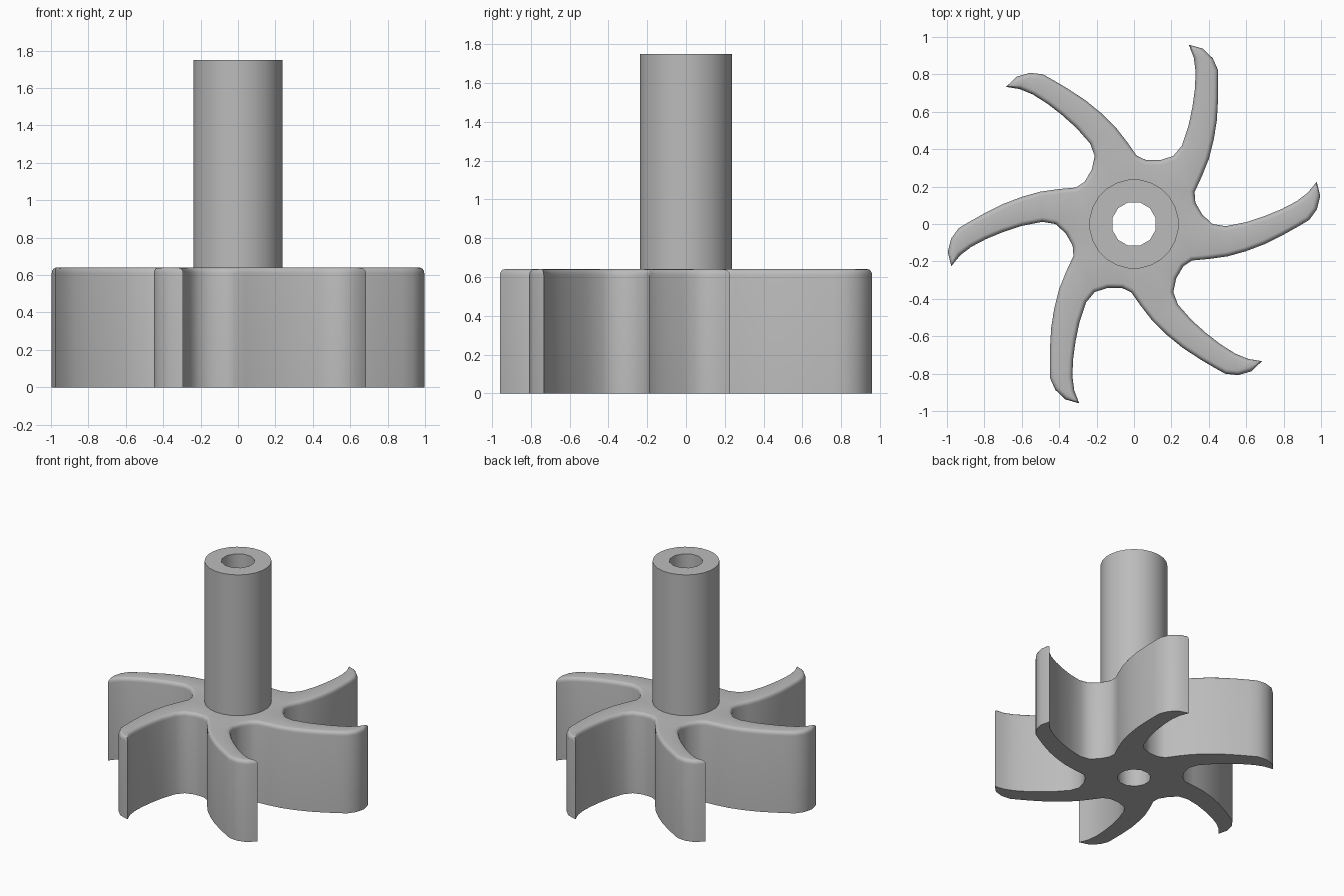
import bpy
import bmesh
from math import sin, cos, pi, radians
from mathutils import Vector, Matrix
from mathutils.geometry import interpolate_bezier

cube = bpy.data.objects.get("Cube")
if cube:
    bpy.data.objects.remove(cube)

BASE_TOP, SHAFT_TOP = 0.64, 1.75
BORE, SHAFT = 0.12, 0.239
ROUND = 0.03

grey = bpy.data.materials.new("plain grey")
grey.use_nodes = True
colour = (0.5, 0.5, 0.5, 1)
grey.diffuse_color = colour
grey.node_tree.nodes["Principled BSDF"].inputs["Base Color"].default_value = colour


def finish(bm, name):
    bmesh.ops.recalc_face_normals(bm, faces=bm.faces)
    mesh = bpy.data.meshes.new(name)
    bm.to_mesh(mesh)
    bm.free()
    mesh.materials.append(grey)
    obj = bpy.data.objects.new(name, mesh)
    bpy.context.collection.objects.link(obj)
    bpy.ops.object.select_all(action='DESELECT')
    obj.select_set(True)
    bpy.context.view_layer.objects.active = obj
    bpy.ops.object.shade_smooth_by_angle(angle=radians(35))
    return obj


def circle(radius, sides):
    return [Vector((radius * cos((i + 0.5) * 2 * pi / sides),
                    radius * sin((i + 0.5) * 2 * pi / sides))) for i in range(sides)]


def ring(bm, points, z):
    verts = [bm.verts.new((p.x, p.y, z)) for p in points]
    edges = [bm.edges.new((v, verts[(i + 1) % len(verts)])) for i, v in enumerate(verts)]
    return verts, edges


def bridge(bm, a, b):
    for i in range(len(a)):
        j = (i + 1) % len(a)
        bm.faces.new((a[i], a[j], b[j], b[i]))


def inset(points, distance):
    """Move a counter-clockwise outline inwards by a mitred offset."""
    result = []
    for i, p in enumerate(points):
        d1 = (p - points[i - 1]).normalized()
        d2 = (points[(i + 1) % len(points)] - p).normalized()
        n1, n2 = Vector((-d1.y, d1.x)), Vector((-d2.y, d2.x))
        result.append(p + (n1 + n2) * distance / max(1 + n1.dot(n2), 0.6))
    return result


# One blade, from the valley before it, round the tip, to the valley after it
blade = [Vector(p) for p in (
    (0.31, -0.195), (0.40, -0.187), (0.50, -0.173), (0.60, -0.145), (0.70, -0.107),
    (0.80, -0.057), (0.88, -0.012), (0.937, 0.022), (0.978, 0.078), (0.996, 0.15),
    (0.977, 0.226), (0.93, 0.168), (0.87, 0.122), (0.79, 0.08), (0.70, 0.043),
    (0.60, 0.01), (0.49, -0.012), (0.42, 0.0), (0.365, 0.05), (0.328, 0.115))]
outline = []
for k in range(6):
    turn = Matrix.Rotation(k * pi / 3, 2)
    outline += [turn @ p for p in blade]

# Six-bladed base with a rounded top rim
bm = bmesh.new()
bottom, bottom_edges = ring(bm, outline, 0)
last = bottom
for step in range(5):
    a = step * pi / 8
    shape = inset(outline, ROUND * 0.8 * (1 - cos(a)))
    rim, rim_edges = ring(bm, shape, BASE_TOP - ROUND + ROUND * sin(a))
    bridge(bm, last, rim)
    last = rim
for edges, radius, sides, z in ((bottom_edges, BORE, 12, 0), (rim_edges, SHAFT, 24, BASE_TOP)):
    hole_edges = ring(bm, circle(radius, sides), z)[1]
    bmesh.ops.triangle_fill(bm, use_beauty=True, edges=edges + hole_edges)
finish(bm, "bladed_base")

# Hollow shaft, with its bore running down through the base
bm = bmesh.new()
outer_low = ring(bm, circle(SHAFT, 24), BASE_TOP)[0]
outer_high, outer_edges = ring(bm, circle(SHAFT, 24), SHAFT_TOP)
inner_high, inner_edges = ring(bm, circle(BORE, 12), SHAFT_TOP)
inner_low = ring(bm, circle(BORE, 12), 0)[0]
bridge(bm, outer_low, outer_high)
bridge(bm, inner_high, inner_low)
bmesh.ops.triangle_fill(bm, use_beauty=True, edges=outer_edges + inner_edges)
finish(bm, "hollow_shaft")
